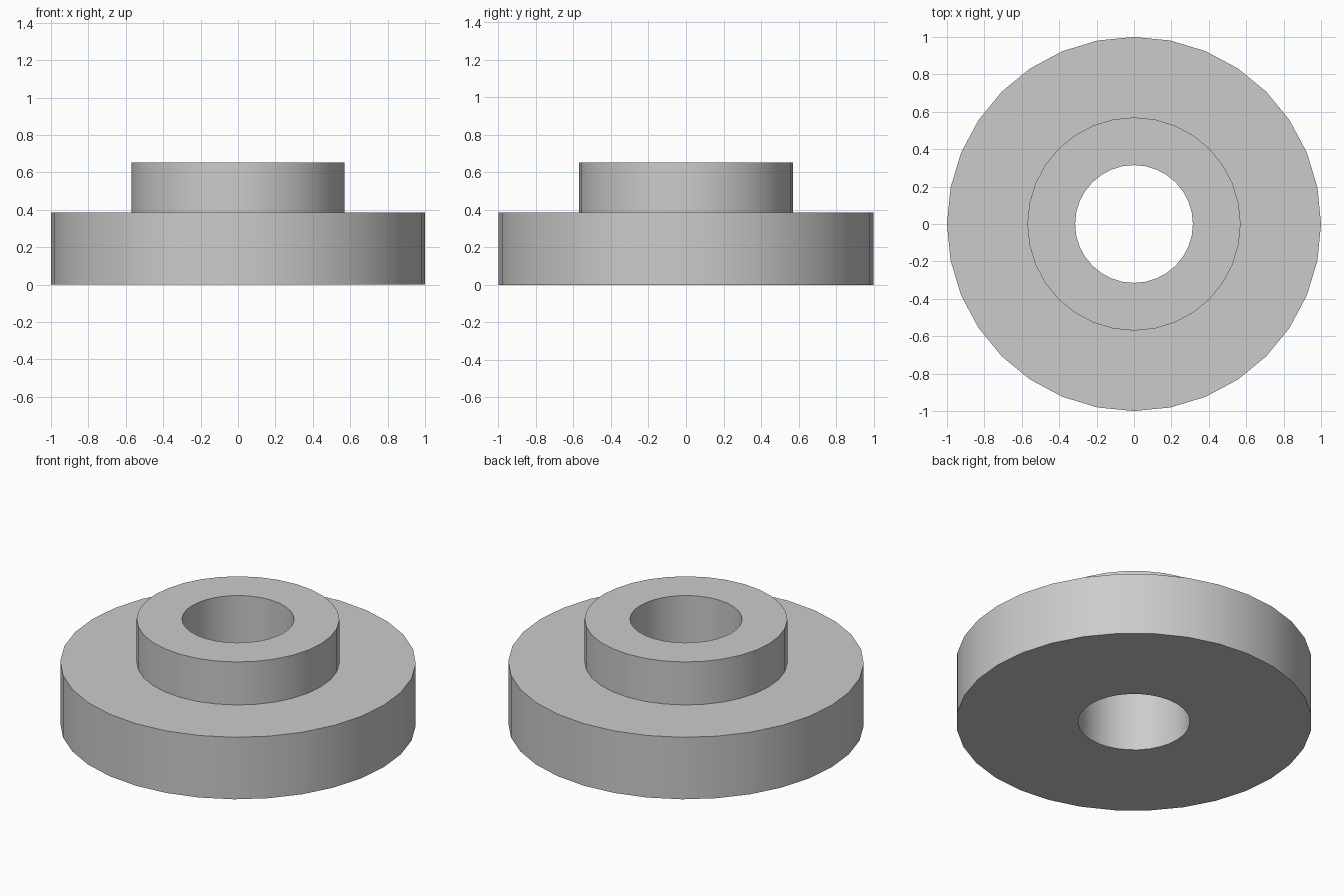
import bpy
import bmesh
import math

SIDES = 32

default = bpy.data.objects.get("Cube")
if default:
    bpy.data.objects.remove(default, do_unlink=True)

# Plain grey material
grey = bpy.data.materials.new("light_grey")
grey.use_nodes = True
colour = (0.6, 0.6, 0.6, 1.0)
grey.diffuse_color = colour
grey.node_tree.nodes["Principled BSDF"].inputs["Base Color"].default_value = colour

# Half section of the stepped collar: wide flange, narrow hub, through bore
flange_radius, hub_radius, bore_radius = 1.0, 0.57, 0.315
flange_top, hub_top = 0.385, 0.652
section = [
    (bore_radius, 0),
    (flange_radius, 0),
    (flange_radius, flange_top),
    (hub_radius, flange_top),
    (hub_radius, hub_top),
    (bore_radius, hub_top),
]

# Revolve the closed section around the z axis
bm = bmesh.new()
verts = [bm.verts.new((r, 0, z)) for r, z in section]
edges = [bm.edges.new((v, verts[(i + 1) % len(verts)])) for i, v in enumerate(verts)]
bmesh.ops.spin(bm, geom=verts + edges, cent=(0, 0, 0), axis=(0, 0, 1),
               angle=math.tau, steps=SIDES, use_duplicate=False)
bmesh.ops.remove_doubles(bm, verts=bm.verts[:], dist=0.0001)
bmesh.ops.recalc_face_normals(bm, faces=bm.faces[:])
mesh = bpy.data.meshes.new("flanged_collar")
bm.to_mesh(mesh)
bm.free()
mesh.materials.append(grey)

collar = bpy.data.objects.new("flanged_collar", mesh)
bpy.context.collection.objects.link(collar)

# Smooth round walls with crisp rims
bpy.ops.object.select_all(action="DESELECT")
collar.select_set(True)
bpy.context.view_layer.objects.active = collar
bpy.ops.object.shade_smooth_by_angle(angle=math.radians(30))
